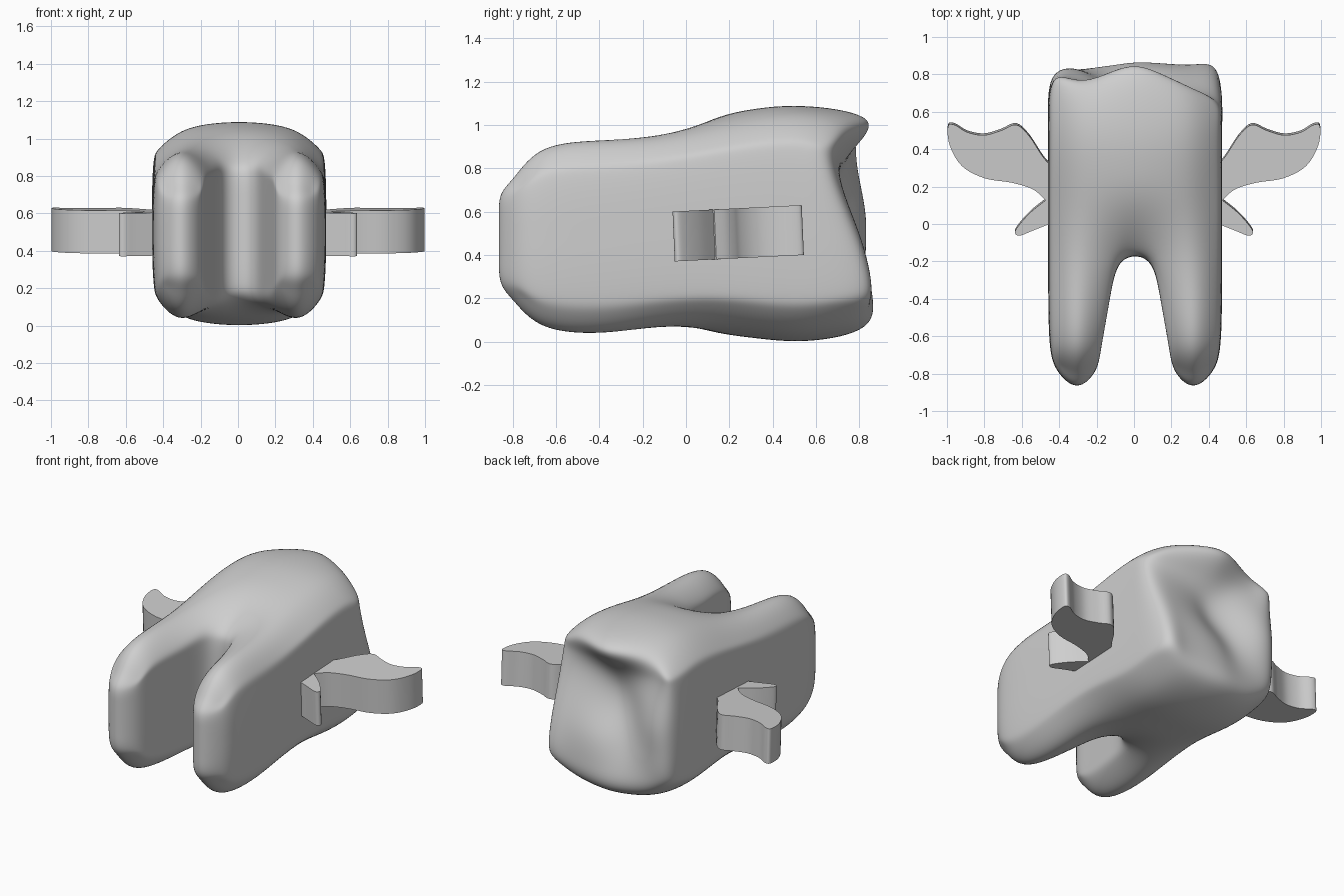
import bpy, bmesh
from collections import Counter
from mathutils import Vector

cube = bpy.data.objects.get("Cube")
if cube:
    bpy.data.objects.remove(cube, do_unlink=True)

GREY = (0.62, 0.62, 0.62, 1)
grey = bpy.data.materials.new("plain_grey")
grey.use_nodes = True
grey.diffuse_color = GREY
grey.node_tree.nodes["Principled BSDF"].inputs["Base Color"].default_value = GREY


def finish(bm, name):
    """Turn a bmesh into a named object in the single colour."""
    bmesh.ops.recalc_face_normals(bm, faces=bm.faces)
    mesh = bpy.data.meshes.new(name)
    bm.to_mesh(mesh)
    bm.free()
    mesh.materials.append(grey)
    obj = bpy.data.objects.new(name, mesh)
    bpy.context.collection.objects.link(obj)
    return obj


# Body cage rows, tip to crown: y, top z, bottom z, outer x, inner x
ROWS = [(-0.79, 0.80, 0.14, 0.425, 0.20),
        (-0.68, 0.93, 0.035, 0.46, 0.185),
        (-0.40, 0.945, 0.015, 0.465, 0.135),
        (-0.16, 0.975, 0.035, 0.465, 0.10),
        (0.10, 1.035, 0.04, 0.465, 0.13),
        (0.32, 1.08, 0.015, 0.465, 0.13),
        (0.55, 1.10, -0.012, 0.465, 0.13),
        (0.80, 1.04, 0.05, 0.47, 0.13)]
LEVELS = [0, 0.18, 0.36, 0.52, 0.68, 0.83, 1]
TOP = len(LEVELS) - 1
# Depth of the crumpled crown end, bottom row to top row, right to left
CROWN = [[0.74, 0.82, 0.87, 0.89, 0.87, 0.84, 0.82],
         [0.82, 0.83, 0.84, 0.86, 0.86, 0.85, 0.90],
         [0.82, 0.84, 0.76, 0.82, 0.84, 0.83, 0.84],
         [0.82, 0.86, 0.72, 0.70, 0.76, 0.78, 0.77],
         [0.80, 0.82, 0.72, 0.66, 0.70, 0.72, 0.70],
         [0.82, 0.75, 0.73, 0.75, 0.71, 0.69, 0.66],
         [0.84, 0.75, 0.89, 0.95, 0.89, 0.76, 0.67]]


def body_point(i, j, k):
    y, top, bottom, outer, inner = ROWS[j]
    a = abs(i - 3)
    x = (0, inner, 0.31, outer)[a]
    z = bottom + LEVELS[k] * (top - bottom)
    end = k in (0, TOP)
    if end:                                   # round off the long edges
        if j == 0:
            drop = (0, 0.10, 0.03, 0.10)[a]
        elif j < 3:
            drop = (0, 0.11, -0.03, 0.11)[a]
        elif j == 3:
            drop = (0.11, 0.08, 0, 0.13)[a]
        else:
            drop = (0, 0.005, 0.035, 0.15)[a]
        z += drop if k == 0 else -drop
        if a == 3:
            x -= 0.025
    elif a == 3 and k in (1, TOP - 1):
        x -= 0.008
    if j == 0:                                # rounded root tips
        if a == 2:
            y = -0.82 if end else -0.90
        elif end:
            y = -0.75
    elif j == 3 and a < 2:                    # arch between the roots
        y = (-0.16, -0.20)[a] + (0.03 if end else 0)
    elif j == 7:
        y = CROWN[k][i]
    return Vector((0.006 + (x if i > 3 else -x), y, z))


# Body: outer skin of a block of cells, with the gap between the roots left out
quads = []
for i in range(6):
    for j in range(7):
        for k in range(TOP):
            if i in (2, 3) and j < 3:
                continue
            for axis in range(3):
                for side in (0, 1):
                    quad = []
                    for p, q in ((0, 0), (1, 0), (1, 1), (0, 1)):
                        step = [p, q]
                        step.insert(axis, side)
                        quad.append((i + step[0], j + step[1], k + step[2]))
                    quads.append(quad)
count = Counter(frozenset(q) for q in quads)
bm = bmesh.new()
verts = {}
for quad in quads:
    if count[frozenset(quad)] == 1:
        for key in quad:
            if key not in verts:
                verts[key] = bm.verts.new(body_point(*key))
        bm.faces.new([verts[key] for key in quad]).smooth = True
body = finish(bm, "tooth_body")
sub = body.modifiers.new("rounding", 'SUBSURF')
sub.levels = sub.render_levels = 3


def smooth_path(pts, steps=5):
    """Catmull-Rom curve through the points."""
    pts = [Vector(p) for p in pts]
    ext = [pts[0]] + pts + [pts[-1]]
    out = []
    for n in range(len(pts) - 1):
        a, b, c, d = ext[n:n + 4]
        for s in range(steps):
            t = s / steps
            out.append(0.5 * (2 * b + (c - a) * t + (2 * a - 5 * b + 4 * c - d) * t ** 2
                              + (3 * b - a - 3 * c + d) * t ** 3))
    return out + [pts[-1]]


# Wings: a large upper lobe and a small lower lobe, extruded with a slight tilt
UPPER = [(0.40, 0.28), (0.48, 0.36), (0.56, 0.48), (0.63, 0.54), (0.71, 0.51),
         (0.80, 0.485), (0.89, 0.50), (0.96, 0.54), (0.995, 0.53), (0.985, 0.43),
         (0.92, 0.32), (0.80, 0.255), (0.65, 0.23), (0.54, 0.195), (0.475, 0.14)]
LOWER = [(0.475, 0.135), (0.55, 0.075), (0.61, 0.01), (0.637, -0.035), (0.61, -0.052),
         (0.54, -0.025), (0.40, 0.03)]

for side, name in ((1, "left_wing"), (-1, "right_wing")):
    bm = bmesh.new()
    outline = smooth_path(UPPER) + smooth_path(LOWER)
    base = bm.faces.new([bm.verts.new((side * p.x, p.y, 0.373 + 0.05 * p.y))
                         for p in outline])
    moved = bmesh.ops.extrude_face_region(bm, geom=[base], use_keep_orig=True)["geom"]
    bmesh.ops.translate(bm, vec=(0, -0.01, 0.23),
                        verts=[g for g in moved if isinstance(g, bmesh.types.BMVert)])
    wing = finish(bm, name)
    bpy.ops.object.select_all(action='DESELECT')
    wing.select_set(True)
    bpy.context.view_layer.objects.active = wing
    bpy.ops.object.shade_smooth_by_angle()
